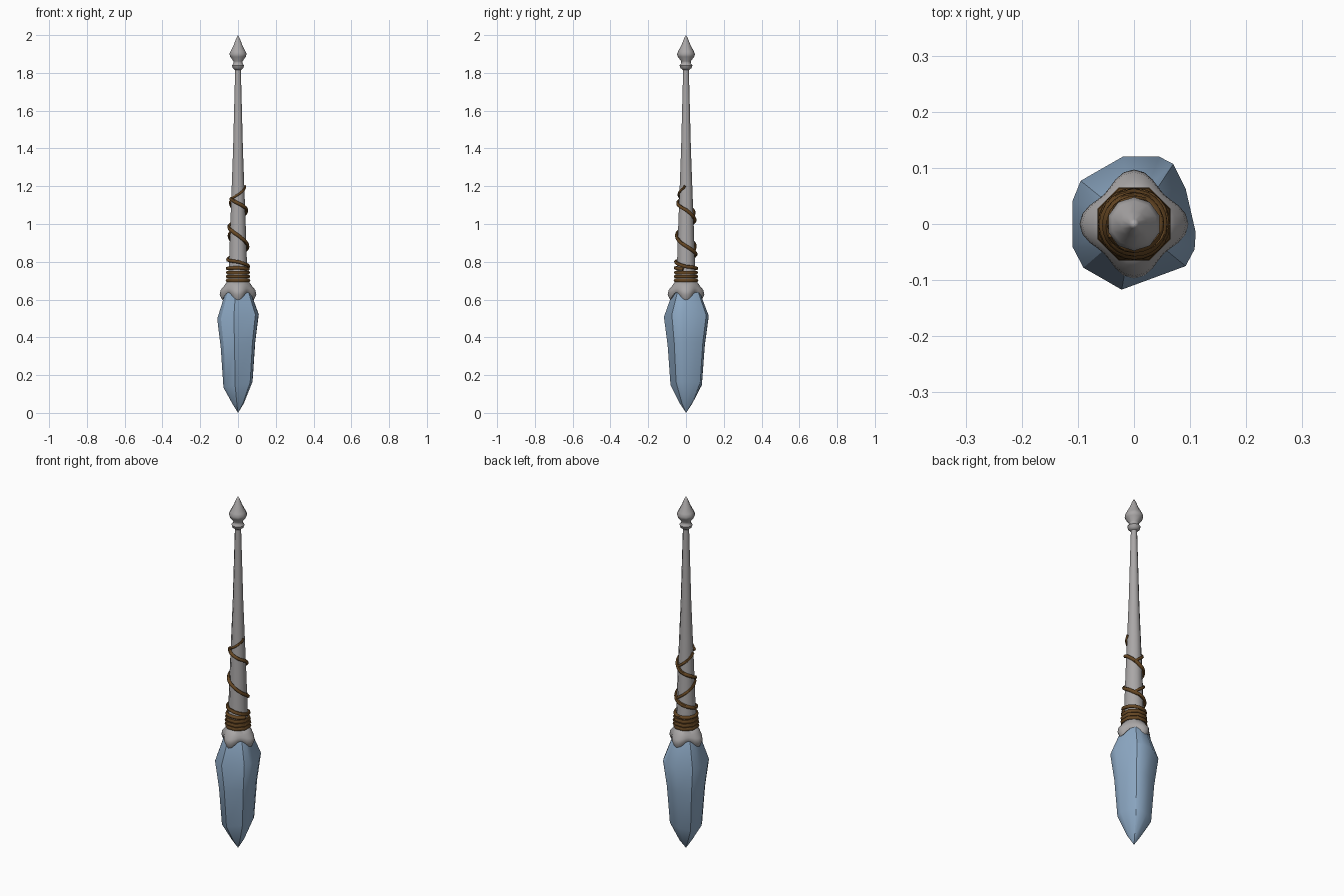
import bpy, bmesh, math
from math import cos, sin, pi, radians

if "Cube" in bpy.data.objects:
    bpy.data.objects.remove(bpy.data.objects["Cube"])


def material(name, rgb):
    m = bpy.data.materials.new(name)
    m.diffuse_color = (*rgb, 1)
    m.use_nodes = True
    m.node_tree.nodes["Principled BSDF"].inputs["Base Color"].default_value = m.diffuse_color
    return m


BONE = material("warm grey", (0.40, 0.385, 0.385))
ICE = material("ice blue", (0.27, 0.40, 0.56))
CORD = material("brown cord", (0.13, 0.062, 0.017))


def finish(obj, mat, angle):
    obj.data.materials.append(mat)
    bpy.ops.object.select_all(action='DESELECT')
    obj.select_set(True)
    bpy.context.view_layer.objects.active = obj
    bpy.ops.object.shade_smooth_by_angle(angle=radians(angle))
    return obj


def loft(name, rings, mat, angle=40):
    """Skin a list of equal-length point rings and cap both ends."""
    bm = bmesh.new()
    vs = [[bm.verts.new(p) for p in ring] for ring in rings]
    n = len(vs[0])
    for a, b in zip(vs, vs[1:]):
        for i in range(n):
            j = (i + 1) % n
            bm.faces.new((a[i], a[j], b[j], b[i]))
    bm.faces.new(vs[0][::-1])
    bm.faces.new(vs[-1])
    bmesh.ops.remove_doubles(bm, verts=bm.verts, dist=0.0005)
    bmesh.ops.recalc_face_normals(bm, faces=bm.faces)
    me = bpy.data.meshes.new(name)
    bm.to_mesh(me)
    bm.free()
    obj = bpy.data.objects.new(name, me)
    bpy.context.collection.objects.link(obj)
    return finish(obj, mat, angle)


def circle(r, z, n=8):
    return [(r * cos(2 * pi * (i + .5) / n), r * sin(2 * pi * (i + .5) / n), z) for i in range(n)]


def cord(name, pts, depth, closed=False):
    cu = bpy.data.curves.new(name, 'CURVE')
    cu.dimensions = '3D'
    cu.bevel_depth = depth
    cu.bevel_resolution = 1
    cu.use_fill_caps = True
    sp = cu.splines.new('POLY')
    sp.points.add(len(pts) - 1)
    for p, co in zip(sp.points, pts):
        p.co = (*co, 1)
    sp.use_cyclic_u = closed
    obj = bpy.data.objects.new(name, cu)
    bpy.context.collection.objects.link(obj)
    bpy.ops.object.select_all(action='DESELECT')
    obj.select_set(True)
    bpy.context.view_layer.objects.active = obj
    bpy.ops.object.convert(target='MESH')
    return finish(bpy.context.object, CORD, 60)


# Tapered octagonal shaft
SHAFT = [(0.62, .056), (0.72, .055), (0.8, .051), (1.0, .044), (1.2, .036), (1.4, .028), (1.6, .0225), (1.83, .016)]
loft("shaft", [circle(r, z) for z, r in SHAFT], BONE, 50)

# Finial: small flange, neck and pointed bud
FINIAL = [(1.815, .016), (1.825, .029), (1.84, .034), (1.85, .025), (1.862, .026), (1.885, .043),
          (1.9, .048), (1.915, .041), (1.95, .023), (1.985, .009), (2.0, .0001)]
loft("finial", [circle(r, z, 10) for z, r in FINIAL], BONE, 50)

# Irregular crystal blade
OUTLINE = [(-.022, -.117), (.092, -.075), (.108, -.045), (.11, -.015), (.092, .063), (.07, .107),
           (.045, .12), (-.02, .12), (-.095, .077), (-.11, .04), (-.11, -.04), (-.09, -.078)]
BLADE = [(0, .001), (.05, .28), (.15, .70), (.36, .83), (.51, 1), (.65, .57), (.66, .3)]


def blade_ring(z, s):
    # the shoulder and lower facets are slightly tilted
    t = .14 if .1 < z < .6 else 0
    return [(x * s, y * s, z + t * x * (1 if z < .5 else .8)) for x, y in OUTLINE]


loft("crystal_blade", [blade_ring(z, s) for z, s in BLADE], ICE, 30)

# Four-petal collar gripping the crystal
def collar_ring(t, r_tip, r_gap, z_tip, z_gap, n=32):
    ring = []
    for i in range(n):
        a = 2 * pi * i / n
        k = (1 + cos(4 * a)) / 2
        r = r_gap + (r_tip - r_gap) * k
        ring.append((r * cos(a), r * sin(a), z_gap + (z_tip - z_gap) * k))
    return ring


COLLAR = [(.045, .045, .645, .65), (.074, .062, .606, .644), (.084, .072, .598, .638),
          (.097, .075, .625, .645), (.092, .074, .65, .66), (.074, .068, .672, .674), (.058, .058, .695, .695)]
loft("collar", [collar_ring(0, *c) for c in COLLAR], BONE, 60)


# Stacked cord bands
for i, (z, r) in enumerate([(.702, .06), (.722, .06), (.743, .058)]):
    cord(f"cord_band_{i + 1}", circle(r, z), .0105, True)


def shaft_r(z):
    for (z0, r0), (z1, r1) in zip(SHAFT, SHAFT[1:]):
        if z <= z1:
            return r0 + (r1 - r0) * (z - z0) / (z1 - z0)
    return SHAFT[-1][1]


def wind(name, keys, depth):
    """Cord on the shaft surface through (angle in degrees, height) keys."""
    pts = []
    for (a0, z0), (a1, z1) in zip(keys, keys[1:]):
        n = max(2, int(abs(a1 - a0) / 15))
        for i in range(n):
            a, z = radians(a0 + (a1 - a0) * i / n), z0 + (z1 - z0) * i / n
            r = shaft_r(z) * .97 + depth * .5
            pts.append((r * cos(a), r * sin(a), z))
    cord(name, pts, depth)


# Long descending winding, with thinner strands crossing back over it
wind("cord_winding", [(205, 1.135), (270, 1.11), (360, 1.075), (450, 1.02), (540, .985), (585, .965),
                      (630, .94), (690, .90), (770, .855), (900, .81), (990, .80), (1080, .775),
                      (1170, .765), (1260, .765), (1350, .768), (1440, .76)], .0095)
wind("cord_loose_end", [(205, 1.13), (270, 1.155), (340, 1.19), (365, 1.215)], .006)
wind("cord_upper_cross", [(50, 1.035), (135, 1.085), (205, 1.13)], .007)
wind("cord_lower_cross", [(50, .855), (135, .91), (225, .965)], .007)
